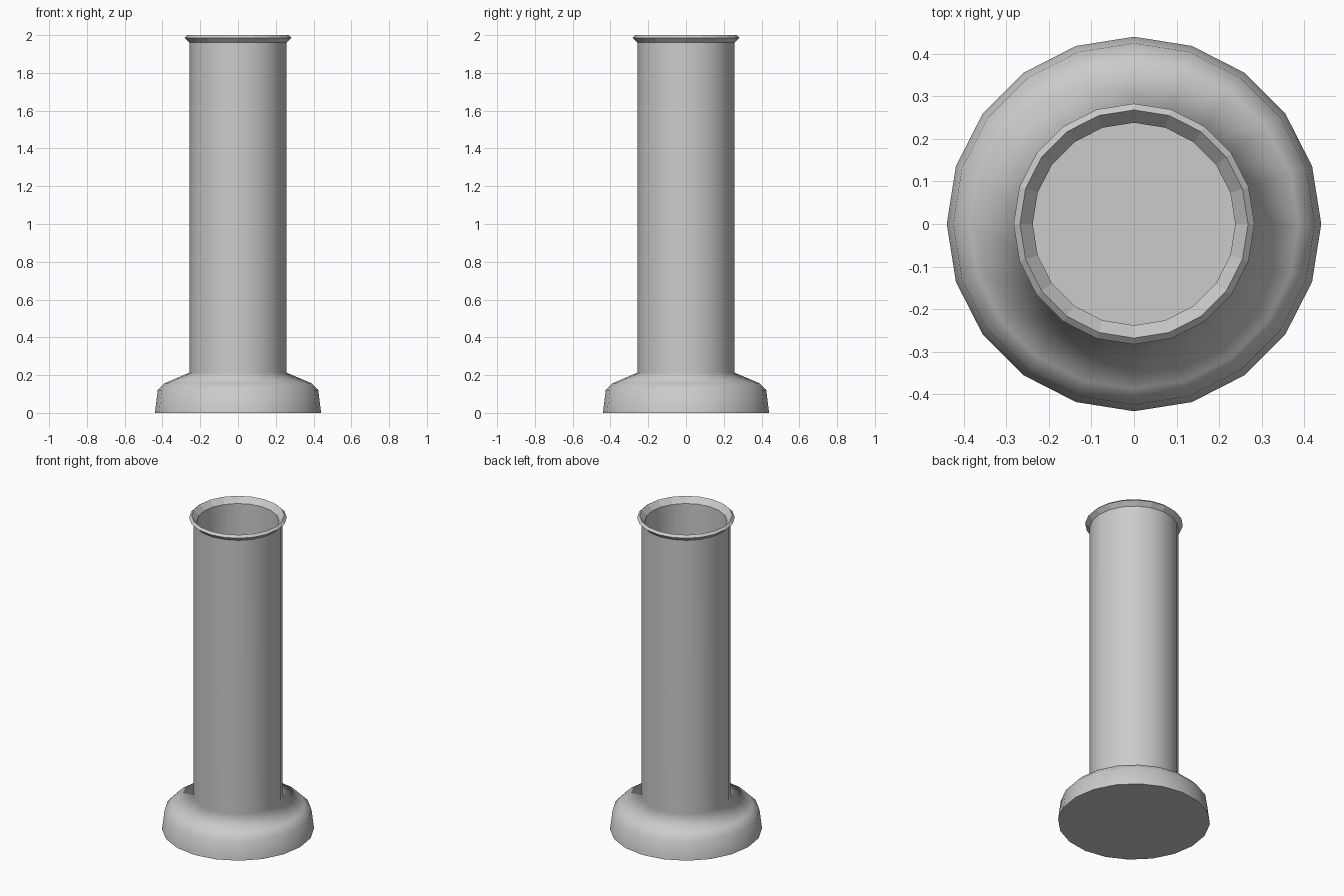
import bpy, bmesh
from math import sin, cos, pi

if "Cube" in bpy.data.objects:
    bpy.data.objects.remove(bpy.data.objects["Cube"])

SIDES = 20

# Radius / height profile: base, tube, flared lip, hollow inside
profile = [(0.44, 0.0), (0.425, 0.12), (0.387, 0.158), (0.257, 0.213),
           (0.257, 1.96), (0.283, 1.986), (0.268, 2.0), (0.238, 1.965),
           (0.238, 0.05)]
FLAT_BANDS = {4, 5, 6}          # lip facets
SHARP_RINGS = {0, 4, 5, 6, 7, 8}
TUBE_FOOT = 3                   # ring where the tube meets the base

bm = bmesh.new()
rings = [[bm.verts.new((r * cos(2 * pi * i / SIDES), r * sin(2 * pi * i / SIDES), z))
          for i in range(SIDES)] for r, z in profile]

# Walls
for k in range(len(rings) - 1):
    a, b = rings[k], rings[k + 1]
    for i in range(SIDES):
        j = (i + 1) % SIDES
        face = bm.faces.new((a[i], a[j], b[j], b[i]))
        face.smooth = k not in FLAT_BANDS

# Underside and inner floor
bm.faces.new(rings[0][::-1])
bm.faces.new(rings[-1])

# Crisp edges at the foot, lip and floor
for k in SHARP_RINGS:
    for i in range(SIDES):
        bm.edges.get((rings[k][i], rings[k][(i + 1) % SIDES])).smooth = False

bmesh.ops.recalc_face_normals(bm, faces=bm.faces)
mesh = bpy.data.meshes.new("hollow_tube_stand")
bm.to_mesh(mesh)
bm.free()
obj = bpy.data.objects.new("hollow_tube_stand", mesh)
bpy.context.collection.objects.link(obj)

# Keep the long tube evenly shaded; only the base blends into it
group = obj.vertex_groups.new(name="tube_foot")
group.add(list(range(TUBE_FOOT * SIDES, (TUBE_FOOT + 1) * SIDES)), 1.0, 'REPLACE')
weighted = obj.modifiers.new("even_tube_shading", 'WEIGHTED_NORMAL')
weighted.vertex_group = group.name
weighted.keep_sharp = True
weighted.weight = 80

# Mid grey
grey = bpy.data.materials.new("mid_grey")
grey.diffuse_color = (0.57, 0.57, 0.57, 1.0)
grey.use_nodes = True
grey.node_tree.nodes["Principled BSDF"].inputs["Base Color"].default_value = grey.diffuse_color
mesh.materials.append(grey)
